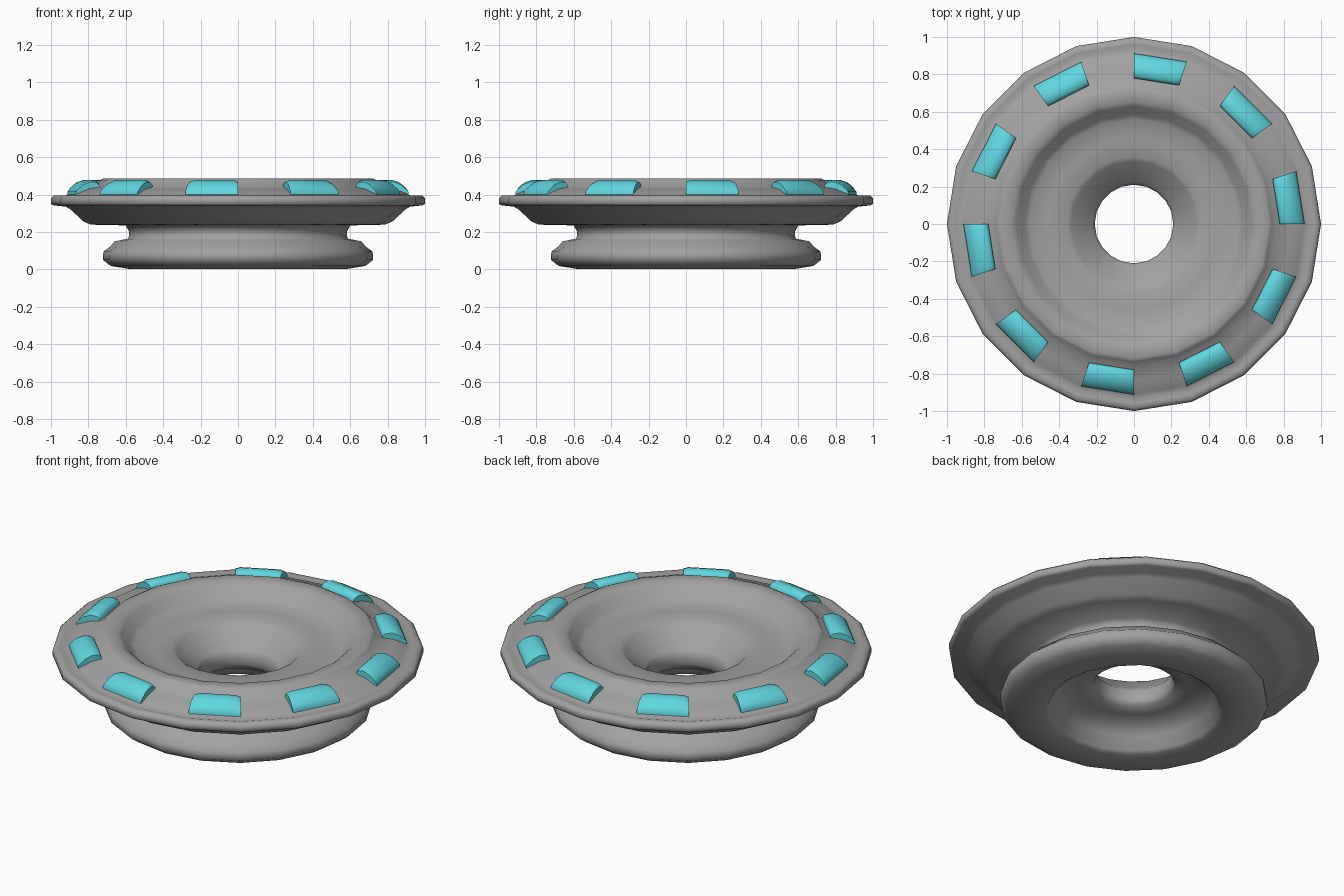
import bpy, bmesh, math

if "Cube" in bpy.data.objects:
    bpy.data.objects.remove(bpy.data.objects["Cube"])

N = 20  # sides of the turned body


def material(name, rgb):
    m = bpy.data.materials.new(name)
    m.diffuse_color = (*rgb, 1)
    m.use_nodes = True
    m.node_tree.nodes["Principled BSDF"].inputs["Base Color"].default_value = m.diffuse_color
    return m


grey = material("metal grey", (0.36, 0.36, 0.365))
teal = material("pale cyan", (0.12, 0.68, 0.76))


def finish(name, bm, mat, angle):
    bmesh.ops.recalc_face_normals(bm, faces=bm.faces)
    me = bpy.data.meshes.new(name)
    bm.to_mesh(me)
    bm.free()
    me.materials.append(mat)
    ob = bpy.data.objects.new(name, me)
    bpy.context.collection.objects.link(ob)
    bpy.ops.object.select_all(action='DESELECT')
    ob.select_set(True)
    bpy.context.view_layer.objects.active = ob
    bpy.ops.object.shade_smooth_by_angle(angle=math.radians(angle))
    return ob


# Turned body: closed (radius, height) section spun around z
section = [
    (0.21, 0.19), (0.21, 0.255), (0.225, 0.27), (0.335, 0.375), (0.36, 0.39),
    (0.46, 0.393), (0.56, 0.40), (0.585, 0.415), (0.63, 0.465), (0.655, 0.482),
    (0.72, 0.486), (0.737, 0.478), (0.765, 0.442), (0.84, 0.43), (0.91, 0.402),
    (0.935, 0.388), (0.96, 0.395), (0.985, 0.394), (1.0, 0.38), (1.0, 0.35),
    (0.985, 0.342), (0.92, 0.335), (0.895, 0.32), (0.825, 0.255), (0.785, 0.239),
    (0.60, 0.235), (0.582, 0.20), (0.585, 0.165), (0.66, 0.15), (0.685, 0.12),
    (0.72, 0.095), (0.722, 0.05), (0.68, 0.018), (0.58, 0.002), (0.485, 0.006),
    (0.465, 0.02), (0.43, 0.09), (0.38, 0.135), (0.30, 0.15), (0.225, 0.16),
]
bm = bmesh.new()
rings = []
for i in range(N):
    a = 2 * math.pi * i / N
    rings.append([bm.verts.new((r * math.cos(a), r * math.sin(a), z)) for r, z in section])
for i in range(N):
    p, q = rings[i], rings[(i + 1) % N]
    for j in range(len(section)):
        k = (j + 1) % len(section)
        bm.faces.new((p[j], q[j], q[k], p[k]))
finish("wheel_body", bm, grey, 75)

# Raised domed pads on every other side of the rim
pad = [(0.912, 0.39), (0.912, 0.415), (0.90, 0.438), (0.87, 0.463),
       (0.83, 0.478), (0.795, 0.474), (0.78, 0.46), (0.778, 0.42)]
for n in range(N // 2):
    bm = bmesh.new()
    a0 = 2 * math.pi * 2 * n / N
    a1 = a0 + 2 * math.pi / N
    cuts = []
    for t, drop in ((0, 0.01), (0.1, 0), (0.9, 0), (1, 0.01)):
        cx = math.cos(a0) * (1 - t) + math.cos(a1) * t
        cy = math.sin(a0) * (1 - t) + math.sin(a1) * t
        cuts.append([bm.verts.new((r * cx, r * cy, z - (drop if 2 <= j <= 6 else 0)))
                     for j, (r, z) in enumerate(pad)])
    for p, q in zip(cuts, cuts[1:]):
        for j in range(len(pad)):
            k = (j + 1) % len(pad)
            bm.faces.new((p[j], q[j], q[k], p[k]))
    bm.faces.new(cuts[0])
    bm.faces.new(cuts[-1])
    finish("rim_pad_%d" % (n + 1), bm, teal, 50)
